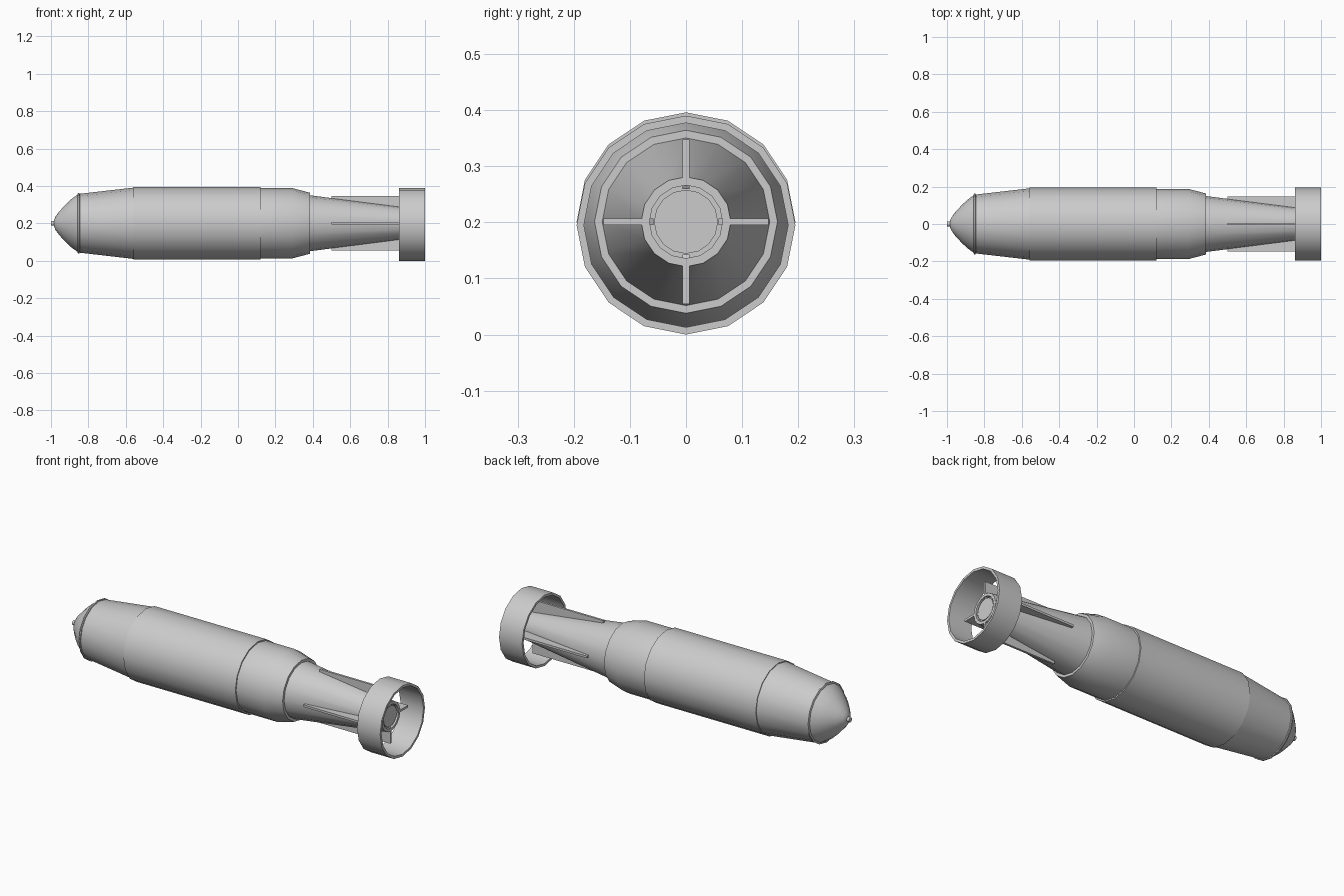
import bpy, bmesh
from math import pi, cos, sin, radians
from mathutils import Matrix, Vector

SIDES = 16
AXIS_Z = 0.201

cube = bpy.data.objects.get("Cube")
if cube:
    bpy.data.objects.remove(cube)

grey = bpy.data.materials.new("plain grey")
grey.use_nodes = True
colour = (0.6, 0.6, 0.6, 1)
grey.diffuse_color = colour
grey.node_tree.nodes["Principled BSDF"].inputs["Base Color"].default_value = colour


def finish(name, bm, z):
    """Turn a bmesh into a smooth, sharp-edged object on the long axis."""
    bmesh.ops.recalc_face_normals(bm, faces=bm.faces)
    mesh = bpy.data.meshes.new(name)
    bm.to_mesh(mesh)
    bm.free()
    mesh.materials.append(grey)
    obj = bpy.data.objects.new(name, mesh)
    bpy.context.collection.objects.link(obj)
    obj.location.z = z
    bpy.ops.object.select_all(action='DESELECT')
    obj.select_set(True)
    bpy.context.view_layer.objects.active = obj
    bpy.ops.object.shade_smooth_by_angle(angle=radians(28))
    return obj


def lathe(name, profile, z=AXIS_Z, closed=False):
    """Spin (x, radius) points round the x axis; cap the ends or close the loop."""
    bm = bmesh.new()
    rings = []
    for x, r in profile:
        rings.append([bm.verts.new((x, r * cos(2 * pi * i / SIDES), r * sin(2 * pi * i / SIDES)))
                      for i in range(SIDES)])
    pairs = list(zip(rings, rings[1:]))
    if closed:
        pairs.append((rings[-1], rings[0]))
    for a, b in pairs:
        for i in range(SIDES):
            j = (i + 1) % SIDES
            bm.faces.new((a[i], a[j], b[j], b[i]))
    if not closed:
        bm.faces.new(rings[0])
        bm.faces.new(rings[-1])
    return finish(name, bm, z)


# Nose with its small fuze pin and collar
lathe("fuze_pin", [(-1, 0.013), (-0.97, 0.013)])
lathe("nose_cone", [(-0.985, 0.015), (-0.975, 0.037), (-0.955, 0.064),
                    (-0.92, 0.102), (-0.89, 0.13), (-0.855, 0.155)])
lathe("nose_collar", [(-0.858, 0.155), (-0.855, 0.162), (-0.848, 0.162), (-0.845, 0.155)])

# Body sections
lathe("front_body", [(-0.85, 0.157), (-0.555, 0.191)])
lathe("main_body", [(-0.56, 0.195), (0.12, 0.195)])
lathe("rear_body", [(0.11, 0.188), (0.29, 0.188), (0.385, 0.163)])

# Tail cone ending in a grooved hub
lathe("tail_cone", [(0.38, 0.15), (0.93, 0.08), (0.93, 0.065), (0.91, 0.065),
                    (0.91, 0.057), (0.925, 0.057)])

# Open tail ring
lathe("tail_ring", [(0.86, 0.195), (1, 0.195), (1, 0.182), (0.86, 0.182)], z=0.195, closed=True)

# Four fins around the tail cone
outline = [(0.5, 0.125), (0.5, 0.147), (0.93, 0.147), (0.93, 0.075), (0.92, 0.058), (0.88, 0.058)]
for i, side in enumerate(("top", "right", "bottom", "left")):
    bm = bmesh.new()
    face = bm.faces.new([bm.verts.new((x, -0.006, r)) for x, r in outline])
    grown = bmesh.ops.extrude_face_region(bm, geom=[face])["geom"]
    bmesh.ops.translate(bm, vec=Vector((0, 0.012, 0)),
                        verts=[v for v in grown if isinstance(v, bmesh.types.BMVert)])
    bmesh.ops.rotate(bm, verts=bm.verts, matrix=Matrix.Rotation(i * pi / 2, 3, 'X'))
    finish(side + "_fin", bm, AXIS_Z)
